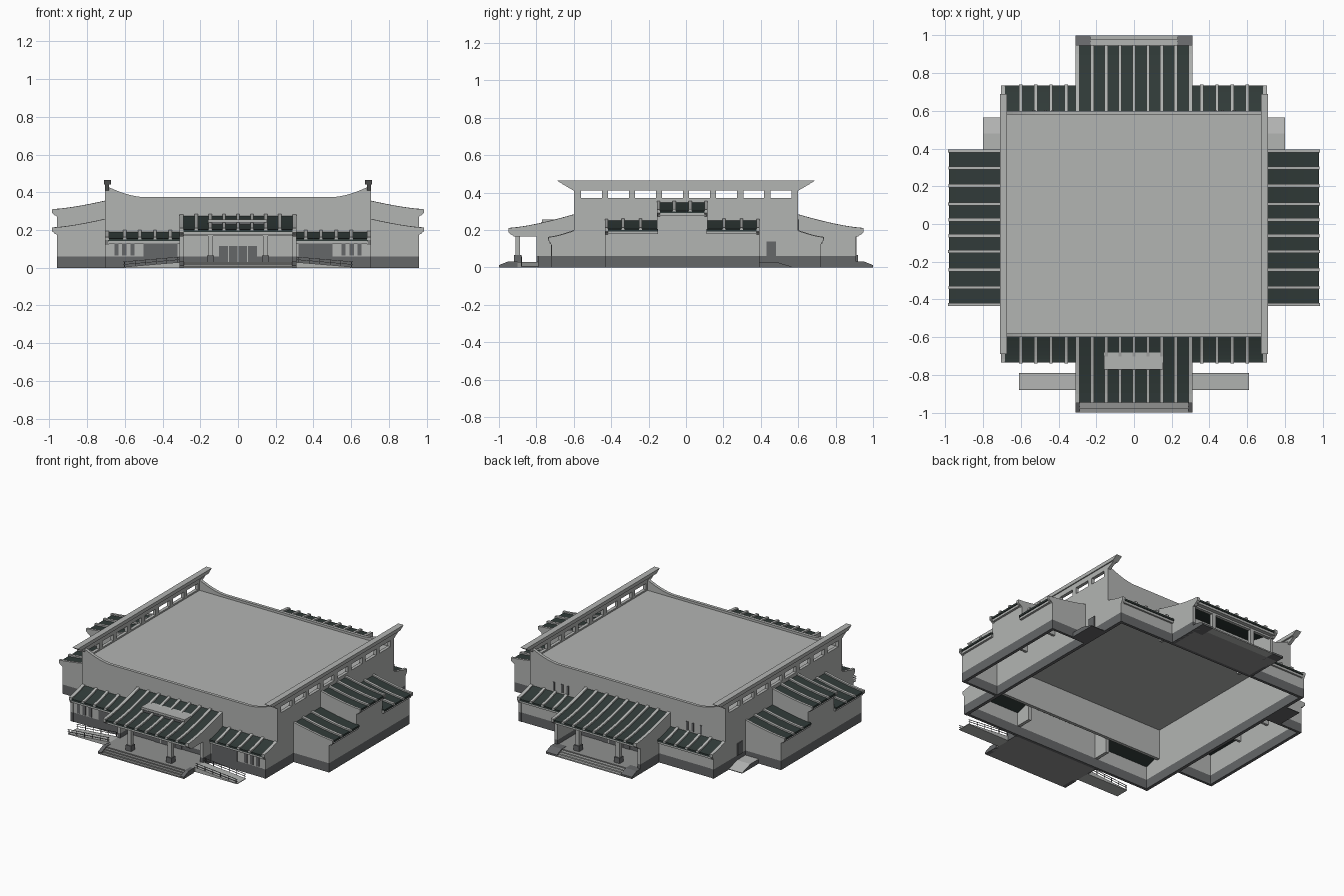
import bpy, bmesh, math

if "Cube" in bpy.data.objects:
    bpy.data.objects.remove(bpy.data.objects["Cube"])


def material(name, rgb):
    m = bpy.data.materials.new(name)
    m.diffuse_color = (*rgb, 1)
    m.use_nodes = True
    m.node_tree.nodes["Principled BSDF"].inputs["Base Color"].default_value = m.diffuse_color
    return m


LIGHT = material("light grey plaster", (0.45, 0.46, 0.45))
DARK = material("dark grey stone", (0.13, 0.135, 0.14))
TILE = material("dark green tile", (0.03, 0.043, 0.04))
STEP = material("mid grey stone", (0.28, 0.285, 0.28))

# u runs along a wall, v points outward from the centre
MAP = {
    "front": lambda u, v, z: (u, -v, z),
    "back": lambda u, v, z: (u, v, z),
    "right": lambda u, v, z: (v, u, z),
    "left": lambda u, v, z: (-v, u, z),
}


def prism(name, pts, spans, mat, side):
    """Extrude a (v, z) profile over each span of u."""
    bm = bmesh.new()
    f = MAP[side]
    for u0, u1 in spans:
        a = [bm.verts.new(f(u0, v, z)) for v, z in pts]
        b = [bm.verts.new(f(u1, v, z)) for v, z in pts]
        bm.faces.new(a)
        bm.faces.new(b[::-1])
        n = len(pts)
        for i in range(n):
            j = (i + 1) % n
            bm.faces.new((a[i], b[i], b[j], a[j]))
    bmesh.ops.recalc_face_normals(bm, faces=bm.faces)
    me = bpy.data.meshes.new(name)
    bm.to_mesh(me)
    bm.free()
    me.materials.append(mat)
    ob = bpy.data.objects.new(side + "_" + name, me)
    bpy.context.collection.objects.link(ob)
    return ob


def block(name, side, spans, v0, v1, z0, z1, mat):
    return prism(name, [(v0, z0), (v1, z0), (v1, z1), (v0, z1)], spans, mat, side)


def wall(name, side, spans, v0, v1, top):
    """Plaster wall on a dark stone base."""
    block(name + "_base", side, spans, v0, v1, 0, 0.06, DARK)
    block(name, side, spans, v0, v1, 0.06, top, LIGHT)


def slope(v0, z0, v1, z1, lift=0.0, n=7):
    """Concave eave curve from wall to eave."""
    return [(v0 + (v1 - v0) * i / n, z1 + (z0 - z1) * (1 - i / n) ** 1.4 + lift)
            for i in range(n + 1)]


def roof(name, side, spans, v0, z0, v1, z1, ribs):
    """Tiled sheet, raised ribs and a pale eave strip."""
    sheet = slope(v0, z0, v1, z1) + slope(v0, z0, v1, z1, -0.012)[::-1]
    prism(name + "_tiles", sheet, spans, TILE, side)
    rib = slope(v0, z0, v1 + 0.004, z1, 0.009) + slope(v0, z0, v1 + 0.004, z1, -0.004)[::-1]
    prism(name + "_ribs", rib, [(r - 0.009, r + 0.009) for r in ribs], LIGHT, side)
    block(name + "_eave", side, spans, v1 - 0.03, v1 - 0.006, z1 - 0.026, z1 - 0.008, LIGHT)


both = lambda a, b: [(-b, -a), (a, b)]

# ---- main hall ----
block("main_roof", "back", [(-0.685, 0.685)], -0.585, 0.585, 0.345, 0.36, LIGHT)
crest = [(0.5 + 0.19 * i / 8, 0.375 + 0.055 * (i / 8) ** 1.7) for i in range(9)]
parapet = [(-x, z) for x, z in crest[::-1]] + crest + [(0.69, 0.15), (-0.69, 0.15)]
prism("parapet_wall", parapet, [(-0.60, -0.58), (0.58, 0.60)], LIGHT, "right")

wing_curve = slope(0.60, 0.19, 0.735, 0.156, 0.006)
half = [(0.60, 0.37)] + wing_curve + [(0.735, 0.146), (0.72, 0.12), (0.72, 0.06)]
gable = half + [(-y, z) for y, z in half[::-1]]
prism("hall_side_wall", gable, both(0.683, 0.704), LIGHT, "back")
block("hall_side_base", "back", both(0.683, 0.704), -0.72, 0.72, 0, 0.06, DARK)
# piers between the eight clerestory openings
edges = [-0.60] + [s for k in range(8) for s in (-0.506 + k * 0.1447 - 0.056,
                                                 -0.506 + k * 0.1447 + 0.056)] + [0.60]
piers = list(zip(edges[::2], edges[1::2]))
for side in ("left", "right"):
    block("clerestory_piers", side, piers, 0.683, 0.704, 0.37, 0.412, LIGHT)
flare = [(-0.60, 0.41), (0.60, 0.41), (0.66, 0.445), (-0.66, 0.445)]
prism("clerestory_flare", flare, both(0.683, 0.704), LIGHT, "back")
cap = [(-0.655, 0.442), (0.655, 0.442), (0.69, 0.465), (-0.69, 0.465)]
prism("clerestory_cap", cap, both(0.672, 0.711), LIGHT, "back")

# ---- front and back low aisles and porches ----
for side in ("front", "back"):
    wall("aisle_wall", side, both(0.30, 0.69), 0.70, 0.718, 0.155)
    roof("aisle_roof", side, both(0.30, 0.69), 0.60, 0.19, 0.735, 0.154,
         [s * x for s in (-1, 1) for x in (0.36, 0.44, 0.52, 0.60)])
    wall("entrance_wall", side, [(-0.30, 0.30)], 0.70, 0.72, 0.235)
    roof("porch_roof", side, [(-0.30, 0.30)], 0.60, 0.275, 0.945, 0.202,
         [k * 0.074 for k in range(-3, 4)])
    wall_v = 0.80 if side == "front" else 0.91
    top = slope(0.60, 0.275, 0.95, 0.202, 0.008)
    shape = top + [(0.95, 0.188), (0.92, 0.165), (wall_v, 0.165), (wall_v, 0.06), (0.60, 0.06)]
    prism("porch_gable", shape, both(0.288, 0.309), LIGHT, side)
    block("porch_gable_base", side, both(0.288, 0.309), 0.72, wall_v, 0, 0.06, DARK)
    # porch columns, plinths and beam
    block("porch_column", side, both(0.132, 0.159), 0.888, 0.912, 0.05, 0.20, LIGHT)
    block("porch_plinth", side, both(0.126, 0.165), 0.88, 0.92, 0.02, 0.065, DARK)
    block("porch_beam", side, [(-0.29, 0.29)], 0.89, 0.91, 0.168, 0.192, LIGHT)
    # platform and steps
    block("porch_floor", side, [(-0.305, 0.305)], 0.72, 0.945, 0, 0.03, STEP)
    stairs = [(0.945, 0), (1.0, 0), (1.0, 0.008), (0.982, 0.008), (0.982, 0.016),
              (0.964, 0.016), (0.964, 0.023), (0.945, 0.023)]
    inner = 0.285 if side == "front" else 0.23
    prism("steps", stairs, [(-inner, inner)], STEP if side == "front" else LIGHT, side)
    cheek = [(0.90, 0), (1.0, 0), (1.0, 0.012), (0.95, 0.032), (0.90, 0.032)]
    prism("step_cheeks", cheek, both(inner, 0.31), DARK, side)
    # doors with pale bars
    block("doors", side, [(-0.10, 0.10)], 0.715, 0.724, 0.03, 0.115, DARK)
    block("door_bars", side, [(x - 0.002, x + 0.002) for x in (-0.05, 0, 0.05)],
          0.72, 0.726, 0.03, 0.115, LIGHT)

# front aisle windows
block("wide_window", "front", both(0.32, 0.50), 0.714, 0.722, 0.06, 0.135, DARK)
for x in (0.56, 0.603, 0.645):
    block("slit_window", "front", both(x - 0.011, x + 0.011), 0.714, 0.722, 0.065, 0.132, DARK)
# narrow windows high on the rear wall
for x in (0.43, 0.47, 0.53):
    block("high_slit_window", "back", both(x - 0.007, x + 0.007), 0.597, 0.604, 0.20, 0.255, DARK)
# flat panel set into the front porch roof
block("roof_panel", "front", [(-0.16, 0.155)], 0.68, 0.77, 0.225, 0.256, LIGHT)
block("roof_panel_front", "front", [(-0.15, 0.145)], 0.765, 0.773, 0.227, 0.243, DARK)

# ---- front ramps with thin rails ----
for side, s in (("left", -1), ("right", 1)):
    prism("ramp", [(0.305, 0), (0.61, 0), (0.61, 0.004), (0.305, 0.03)],
          [(-0.88, -0.79)], LIGHT, side)
    lines = [(-0.881, -0.878), (-0.792, -0.789)]
    for h in (0.012, 0.026):
        prism("ramp_rail", [(0.31, 0.03 + h), (0.61, 0.004 + h), (0.61, 0.0065 + h),
                            (0.31, 0.0325 + h)], lines, DARK, side)
    for k in range(6):
        x = 0.32 + k * 0.056
        z = 0.03 - (x - 0.305) * 0.085
        block("ramp_post", side, lines, x, x + 0.003, z - 0.003, z + 0.028, DARK)

# ---- side wings in three stepped bays ----
bays = [(-0.43, -0.15, 0.252, 0.205), (-0.15, 0.11, 0.348, 0.302), (0.11, 0.39, 0.252, 0.205)]
for side in ("left", "right"):
    for a, b, z0, z1 in bays:
        high = z1 > 0.25
        wall("wing_wall", side, [(a, b)], 0.94, 0.96, z1 - 0.005)
        w = (b - a) / 3
        roof("wing_roof", side, [(a, b)], 0.70, z0, 0.98, z1, [a + w, a + 2 * w])
        low = 0.17 if high else 0.06
        shape = slope(0.70, z0, 0.986, z1, 0.008) + [(0.986, z1 - 0.012), (0.96, z1 - 0.03),
                                                     (0.96, low), (0.70, low)]
        ends = [(a - 0.004, a + 0.012), (b - 0.012, b + 0.004)]
        if a < -0.4:
            ends = ends[:1]
        elif b > 0.3:
            ends = ends[1:]
        prism("wing_gable", shape, ends, LIGHT, side)
    block("wing_gable_base", side, [(-0.434, -0.418), (0.378, 0.394)], 0.70, 0.96, 0, 0.06, DARK)
    # side door beside the wing, with its landing and ramp
    block("side_door", side, [(0.43, 0.48)], 0.698, 0.71, 0.06, 0.138, DARK)
    back = "back"
    x = (0.70, 0.80) if side == "right" else (-0.80, -0.70)
    ramp = prism("side_ramp_" + side, [(0.394, 0), (0.565, 0), (0.565, 0.004), (0.48, 0.03),
                                       (0.394, 0.03)], [x], DARK, back)
    ramp.data.materials.append(LIGHT)
    for p in ramp.data.polygons:
        p.material_index = 1 if p.normal.z > 0.5 else 0
